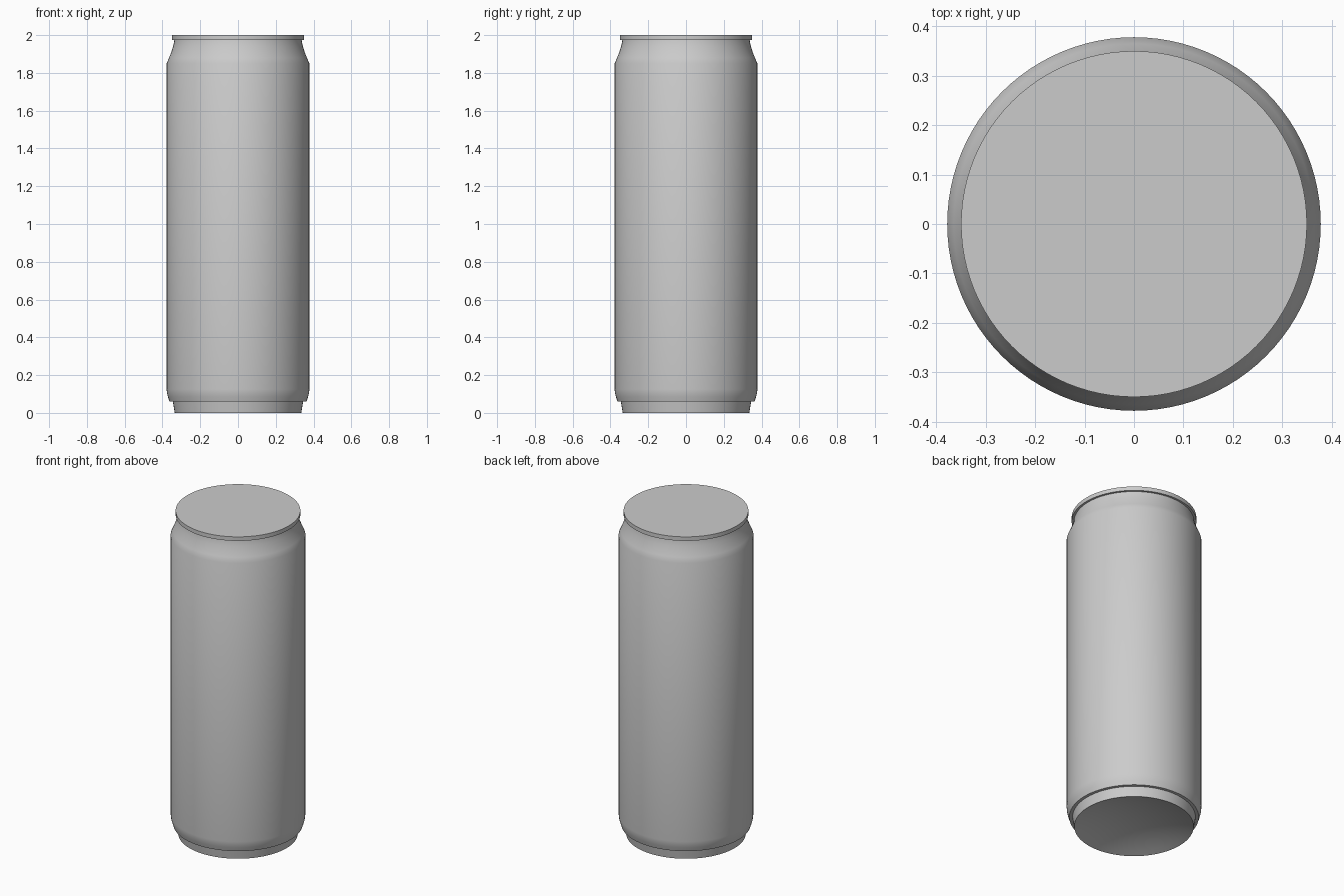
import bpy, bmesh, math

if "Cube" in bpy.data.objects:
    bpy.data.objects.remove(bpy.data.objects["Cube"])

SEGMENTS = 96


def lathe(name, profile):
    """Spin an (r, z) profile around the z axis into a smooth shell."""
    bm = bmesh.new()
    verts = [bm.verts.new((r, 0, z)) for r, z in profile]
    edges = [bm.edges.new(pair) for pair in zip(verts, verts[1:])]
    bmesh.ops.spin(bm, geom=verts + edges, cent=(0, 0, 0), axis=(0, 0, 1),
                   angle=math.tau, steps=SEGMENTS)
    bmesh.ops.remove_doubles(bm, verts=bm.verts, dist=1e-5)
    bmesh.ops.recalc_face_normals(bm, faces=bm.faces)
    mesh = bpy.data.meshes.new(name)
    bm.to_mesh(mesh)
    bm.free()
    obj = bpy.data.objects.new(name, mesh)
    bpy.context.collection.objects.link(obj)
    bpy.context.view_layer.objects.active = obj
    bpy.ops.object.select_all(action='DESELECT')
    obj.select_set(True)
    bpy.ops.object.shade_smooth_by_angle(angle=math.radians(25))
    return obj


# Dished underside, curving inward from the foot edge
FOOT_R, DISH = 0.335, 0.06
dish = [(FOOT_R * t / 10, DISH * (1 - (t / 10) ** 2)) for t in range(11)]

# Foot, stepped chamfer, straight wall and tapering neck
foot = [(0.345, 0.06), (0.363, 0.06)]
wall = [(0.371, 0.085), (0.376, 0.105), (0.378, 0.125), (0.378, 1.85)]
neck = [(0.365, 1.88), (0.353, 1.91), (0.344, 1.94), (0.339, 1.96), (0.337, 1.975)]

# Rolled rim and flat lid
lid = [(0.35, 1.975), (0.35, 2.0), (0, 2.0)]

lathe("can_body", dish + foot + wall + neck + lid)
